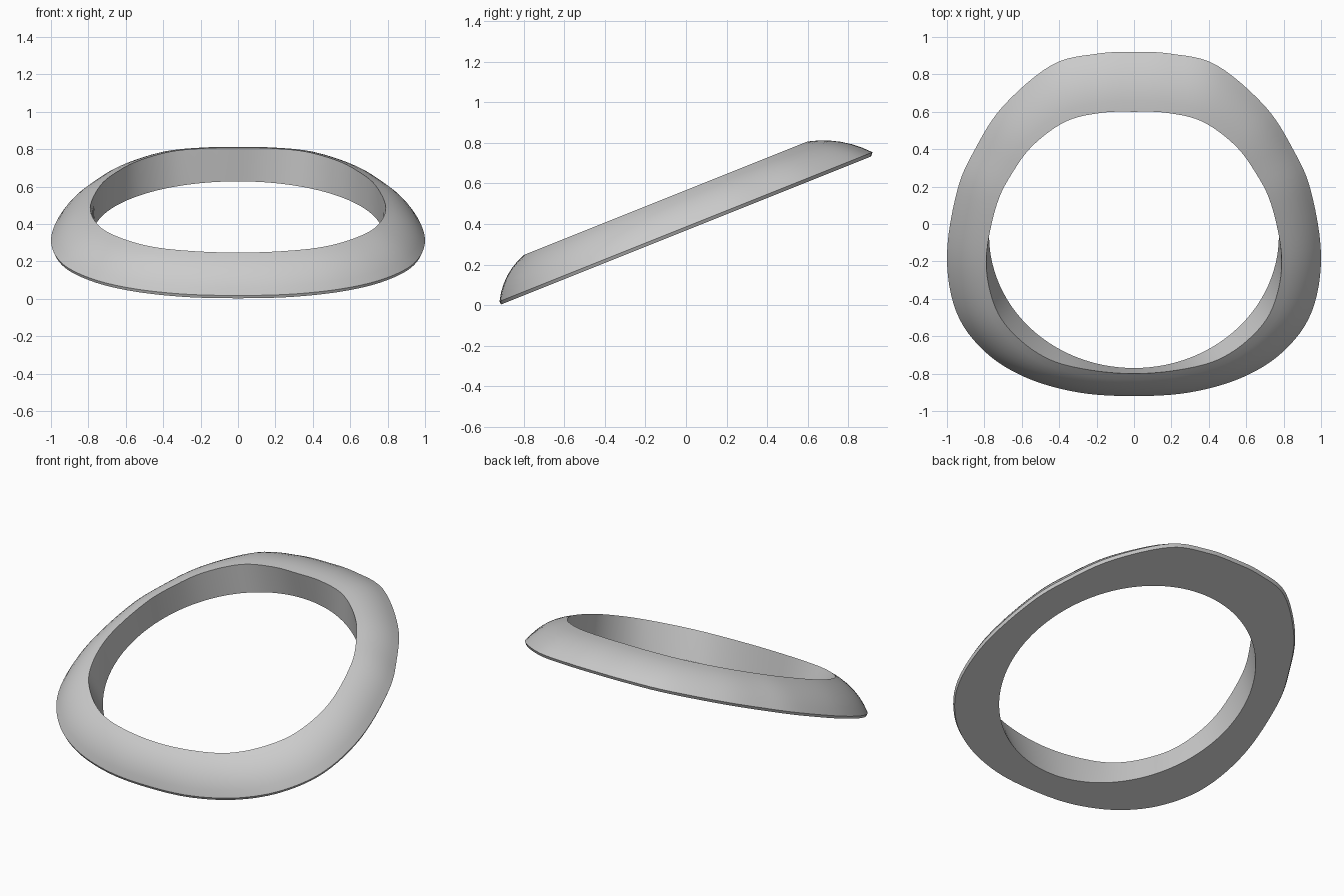
import bpy, bmesh, math
from mathutils import Vector

if "Cube" in bpy.data.objects:
    bpy.data.objects.remove(bpy.data.objects["Cube"], do_unlink=True)

SLOPE = 0.4          # tilt of the ring
BASE, TOP = 0.368, 0.567   # plane heights at the centre
STEPS = 6            # samples between outline points
RIBS = 6             # bands across the outer face

# Half outlines in plan, from the front round to the back
OUTER = [(0, -.92), (.3, -.9), (.58, -.82), (.8, -.68), (.95, -.47), (1, -.17),
         (.945, .18), (.85, .4), (.7, .63), (.44, .85), (.2, .91), (0, .92)]
RIM = [(0, -.8), (.24, -.78), (.45, -.725), (.62, -.61), (.74, -.45), (.79, -.2),
       (.735, .1), (.64, .29), (.53, .43), (.36, .55), (.17, .595), (0, .6)]


def smooth_loop(half):
    """Mirror a half outline and run a closed smooth curve through it."""
    pts = [Vector(p) for p in half]
    pts += [Vector((-p.x, p.y)) for p in reversed(pts[1:-1])]
    n, out = len(pts), []
    for i in range(n):
        a, b, c, d = (pts[(i + k) % n] for k in (-1, 0, 1, 2))
        for s in range(STEPS):
            t = s / STEPS
            out.append(b + (c - a) * t / 2 + (a * 2 - b * 5 + c * 4 - d) * t * t / 2
                       + (b * 3 - a - c * 3 + d) * t ** 3 / 2)
    return out


def on_plane(points, height):
    return [Vector((p.x, p.y, height + SLOPE * p.y)) for p in points]


outer, rim = smooth_loop(OUTER), smooth_loop(RIM)

# Lower opening is round in the tilted plane
hole = []
for p in rim:
    a = math.atan2((p.y + .1) / .7, p.x / .79)
    hole.append(Vector((.775 * math.cos(a), -.06 + .71 * math.sin(a))))

foot = on_plane([p * .992 for p in outer], BASE)
edge = on_plane(outer, BASE + .018)
crest = on_plane(rim, TOP)
inner_foot = on_plane(hole, BASE)
inner_crest = [c.lerp(f, .1) for c, f in zip(crest, inner_foot)]

# Outer face bulges gently between its lower edge and the rim
rings = [inner_foot, foot]
for r in range(RIBS + 1):
    t = r / RIBS
    ring = []
    for i, (e, c) in enumerate(zip(edge, crest)):
        along = edge[(i + 1) % len(edge)] - edge[i - 1]
        out = along.cross(c - e).normalized()
        ring.append(e.lerp(c, t) + out * .1 * t * (1 - t))
    rings.append(ring)
rings.append(inner_crest)

# Join the rings into a closed band
bm = bmesh.new()
loops = [[bm.verts.new(p) for p in ring] for ring in rings]
count = len(outer)
for k, low in enumerate(loops):
    high = loops[(k + 1) % len(loops)]
    for i in range(count):
        j = (i + 1) % count
        bm.faces.new((low[i], low[j], high[j], high[i]))
bmesh.ops.recalc_face_normals(bm, faces=bm.faces)
mesh = bpy.data.meshes.new("tilted_ring")
bm.to_mesh(mesh)
bm.free()

grey = bpy.data.materials.new("light_grey")
grey.use_nodes = True
colour = (.6, .6, .6, 1)
grey.diffuse_color = colour
grey.node_tree.nodes["Principled BSDF"].inputs["Base Color"].default_value = colour
mesh.materials.append(grey)

ring_object = bpy.data.objects.new("tilted_ring", mesh)
bpy.context.collection.objects.link(ring_object)
bpy.context.view_layer.objects.active = ring_object
ring_object.select_set(True)
bpy.ops.object.shade_smooth_by_angle(angle=math.radians(35))
